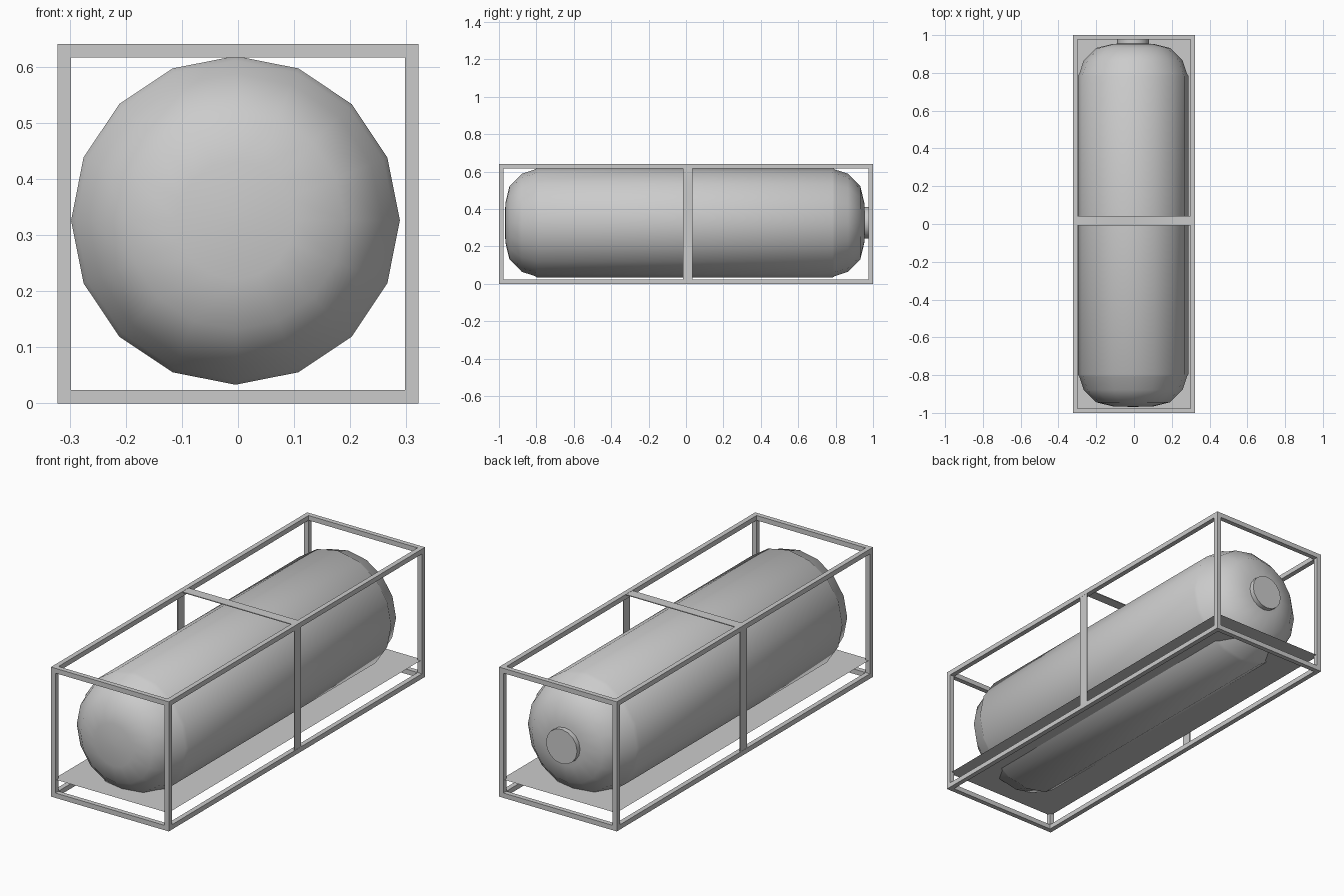
import bpy, bmesh, math

if "Cube" in bpy.data.objects:
    bpy.data.objects.remove(bpy.data.objects["Cube"])

HX, HY, H, T = 0.322, 1.0, 0.64, 0.024   # frame half width, half length, height, bar size
TX, TY, TZ = -0.0045, -0.006, 0.326      # tank centre
SIDES = 16


def mesh_object(name, bm):
    bmesh.ops.recalc_face_normals(bm, faces=bm.faces)
    me = bpy.data.meshes.new(name)
    bm.to_mesh(me)
    bm.free()
    ob = bpy.data.objects.new(name, me)
    bpy.context.collection.objects.link(ob)
    return ob


def add_box(bm, lo, hi):
    vs = bmesh.ops.create_cube(bm, size=1)["verts"]
    for v in vs:
        for i in range(3):
            v.co[i] = lo[i] if v.co[i] < 0 else hi[i]


def lathe(name, profile, sides, angle):
    # profile of (radius, y) spun around the tank's long axis
    bm = bmesh.new()
    rings = []
    for r, y in profile:
        rings.append([bm.verts.new((TX + r * math.sin(2 * math.pi * i / sides), TY + y,
                                    TZ + r * math.cos(2 * math.pi * i / sides)))
                      for i in range(sides)])
    for a, b in zip(rings, rings[1:]):
        for i in range(sides):
            j = (i + 1) % sides
            bm.faces.new((a[i], a[j], b[j], b[i]))
    bm.faces.new(rings[0])
    bm.faces.new(rings[-1])
    ob = mesh_object(name, bm)
    bpy.ops.object.select_all(action='DESELECT')
    ob.select_set(True)
    bpy.context.view_layer.objects.active = ob
    bpy.ops.object.shade_smooth_by_angle(angle=math.radians(angle))
    return ob


# Outer frame: twelve square bars
bm = bmesh.new()
for sx in (-1, 1):
    x0, x1 = sorted((sx * HX, sx * (HX - T)))
    for z in (0, H - T):
        add_box(bm, (x0, -HY, z), (x1, HY, z + T))
    for sy in (-1, 1):
        y0, y1 = sorted((sy * HY, sy * (HY - T)))
        add_box(bm, (x0, y0, T), (x1, y1, H - T))
for sy in (-1, 1):
    y0, y1 = sorted((sy * HY, sy * (HY - T)))
    for z in (0, H - T):
        add_box(bm, (-HX + T, y0, z), (HX - T, y1, z + T))
mesh_object("frame", bm)

# Thin middle straps: two side posts and a top crossbar
bm = bmesh.new()
for sx in (-1, 1):
    x0, x1 = sorted((sx * (HX - 0.001), sx * (HX - 0.005)))
    add_box(bm, (x0, -0.017, 0.002), (x1, 0.034, H - 0.002))
add_box(bm, (-HX + 0.002, -0.008, H - 0.005), (HX - 0.002, 0.042, H - 0.001))
mesh_object("middle_straps", bm)

# Flat sheet the tank is sunk into
bm = bmesh.new()
bmesh.ops.create_grid(bm, x_segments=1, y_segments=1, size=1)
for v in bm.verts:
    v.co = (v.co.x * 0.313, v.co.y * 0.992, 0.086)
mesh_object("base_sheet", bm)

# Tank body with domed ends
half = [(0.293, 0.79), (0.285, 0.802), (0.262, 0.872), (0.195, 0.938), (0.105, 0.96), (0.004, 0.962)]
lathe("tank", [(r, -y) for r, y in reversed(half)] + half, SIDES, 50)

# Round cover on the back end
lathe("end_cover", [(0.085, 0.93), (0.085, 0.984)], SIDES, 30)
